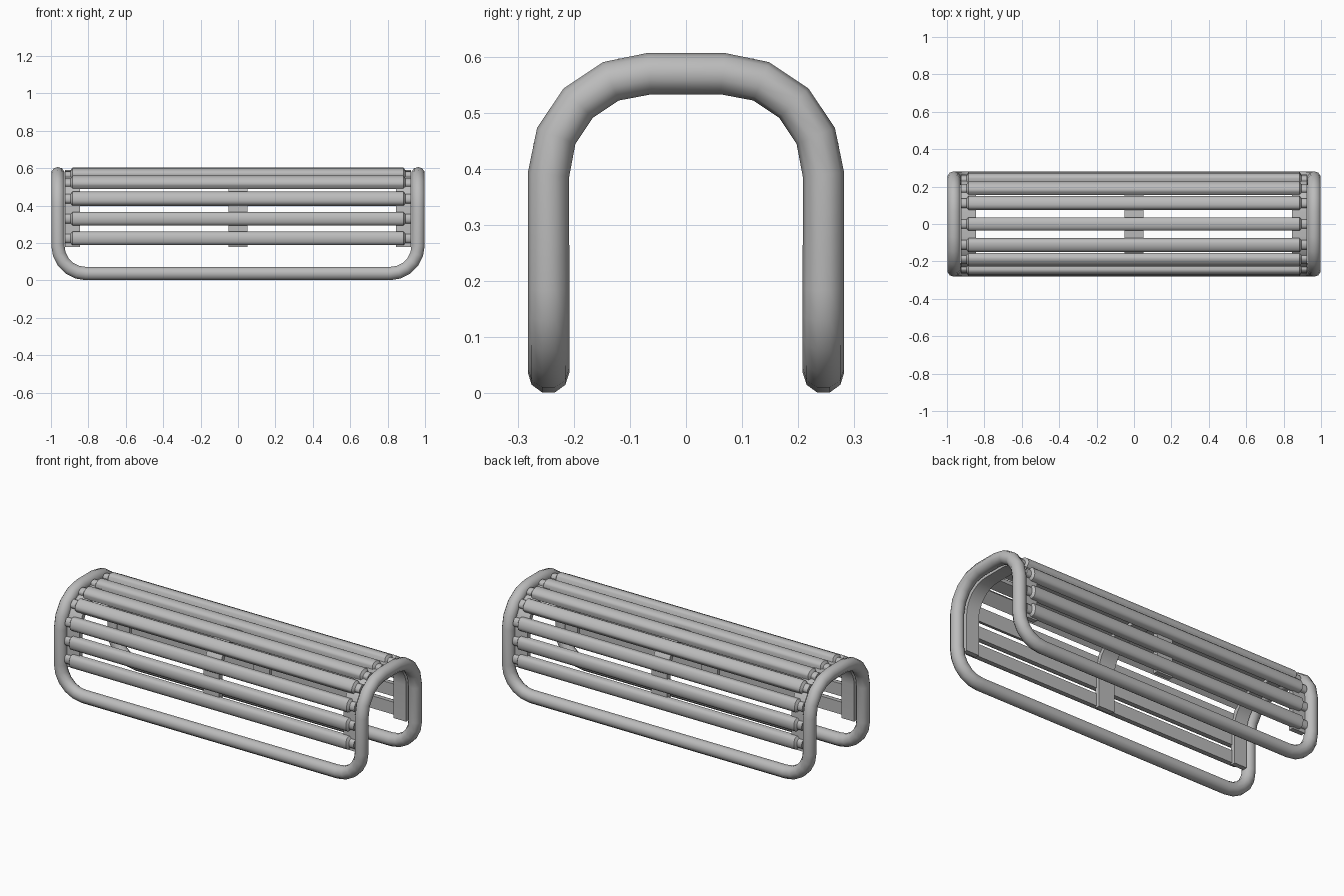
import bpy, bmesh, math
from mathutils import Vector

cube = bpy.data.objects.get("Cube")
if cube:
    bpy.data.objects.remove(cube, do_unlink=True)

metal = bpy.data.materials.new("grey metal")
metal.use_nodes = True
GREY = (0.5, 0.5, 0.5, 1)
metal.diffuse_color = GREY
metal.node_tree.nodes["Principled BSDF"].inputs["Base Color"].default_value = GREY

TUBE = 0.037          # frame tube radius
END_X = 0.963         # tube centre of the end hoops
SIDE_Y = 0.245        # tube centre of the legs
ARC_Y, ARC_Z = 0.065, 0.39   # centre of the hoop shoulders
BEND = 0.15           # radius of the lower corners


def finish(obj, angle=40):
    obj.data.materials.append(metal)
    bpy.ops.object.select_all(action='DESELECT')
    obj.select_set(True)
    bpy.context.view_layer.objects.active = obj
    bpy.ops.object.shade_smooth_by_angle(angle=math.radians(angle))


def loft(name, rings, angle=40):
    """Skin a list of equal closed rings and cap both ends."""
    bm = bmesh.new()
    loops = [[bm.verts.new(p) for p in ring] for ring in rings]
    for a, b in zip(loops, loops[1:]):
        for i in range(len(a)):
            j = (i + 1) % len(a)
            bm.faces.new((a[i], a[j], b[j], b[i]))
    bm.faces.new(loops[0])
    bm.faces.new(loops[-1])
    bmesh.ops.recalc_face_normals(bm, faces=bm.faces)
    mesh = bpy.data.meshes.new(name)
    bm.to_mesh(mesh)
    bm.free()
    obj = bpy.data.objects.new(name, mesh)
    bpy.context.collection.objects.link(obj)
    finish(obj, angle)


# Tube frame: one closed loop of two hoops and two floor rails
quarter = []          # front left quarter, from rail to hoop top
for i in range(6):
    a = math.radians(90 * i / 5)
    quarter.append(Vector((END_X - BEND + BEND * math.sin(a), -SIDE_Y,
                           TUBE + BEND - BEND * math.cos(a))))
for i in range(5):
    a = math.radians(90 * i / 4)
    r = SIDE_Y - ARC_Y
    quarter.append(Vector((END_X, -ARC_Y - r * math.cos(a), ARC_Z + r * math.sin(a))))
left = quarter + [Vector((p.x, -p.y, p.z)) for p in reversed(quarter)]
path = left + [Vector((-p.x, p.y, p.z)) for p in reversed(left)]

curve = bpy.data.curves.new("tube_frame", 'CURVE')
curve.dimensions = '3D'
curve.bevel_depth = TUBE
curve.bevel_resolution = 3
spline = curve.splines.new('POLY')
spline.points.add(len(path) - 1)
for point, p in zip(spline.points, path):
    point.co = (*p, 1)
spline.use_cyclic_u = True
frame = bpy.data.objects.new("tube_frame", curve)
bpy.context.collection.objects.link(frame)
bpy.ops.object.select_all(action='DESELECT')
frame.select_set(True)
bpy.context.view_layer.objects.active = frame
bpy.ops.object.convert(target='MESH')
finish(bpy.context.view_layer.objects.active, 60)

# Curved support bands under the slats
def band_outline(radius):
    half = [(ARC_Y + radius, 0.18)]
    for i in range(9):
        a = math.radians(90 * i / 8)
        half.append((ARC_Y + radius * math.cos(a), ARC_Z + radius * math.sin(a)))
    return half + [(-y, z) for y, z in reversed(half)]

outer, inner = band_outline(0.178), band_outline(0.15)
for name, x0, x1 in (("left_band", 0.845, 0.925), ("middle_band", -0.05, 0.05),
                     ("right_band", -0.925, -0.845)):
    rings = [[(x0, *o), (x1, *o), (x1, *i), (x0, *i)] for o, i in zip(outer, inner)]
    loft(name, rings, 30)

# Slats: flat underside, rounded outside, with narrower end tongues
W, D = 0.036, 0.045
profile = [(-W, -D), (-W, -0.02)]
profile += [(-W * math.cos(math.radians(a)), -0.02 + 0.02 * math.sin(math.radians(a)))
            for a in range(30, 180, 30)]
profile += [(W, -0.02), (W, -D)]


def slat(name, y, z, angle):
    n = Vector((0, math.cos(angle), math.sin(angle)))
    t = Vector((0, -math.sin(angle), math.cos(angle)))
    base = Vector((0, y, z))
    def ring(x, scale):
        return [base + Vector((x, 0, 0)) + t * (w * scale)
                + n * (-D + (d + D) * scale) for w, d in profile]
    loft(name, [ring(x, s) for x, s in ((-0.925, 0.68), (-0.895, 0.68), (-0.885, 1),
                                        (0.885, 1), (0.895, 0.68), (0.925, 0.68))])


R = 0.214
places = [(ARC_Y + R, 0.225, 0), (ARC_Y + R, 0.33, 0)]
for deg in (15, 47, 75):
    a = math.radians(deg)
    places.append((ARC_Y + R * math.cos(a), ARC_Z + R * math.sin(a), a))
for k, (y, z, a) in enumerate(places, 1):
    slat(f"back_slat_{k}", y, z, a)
    slat(f"front_slat_{k}", -y, z, math.pi - a)
slat("top_slat", 0, ARC_Z + R, math.pi / 2)
